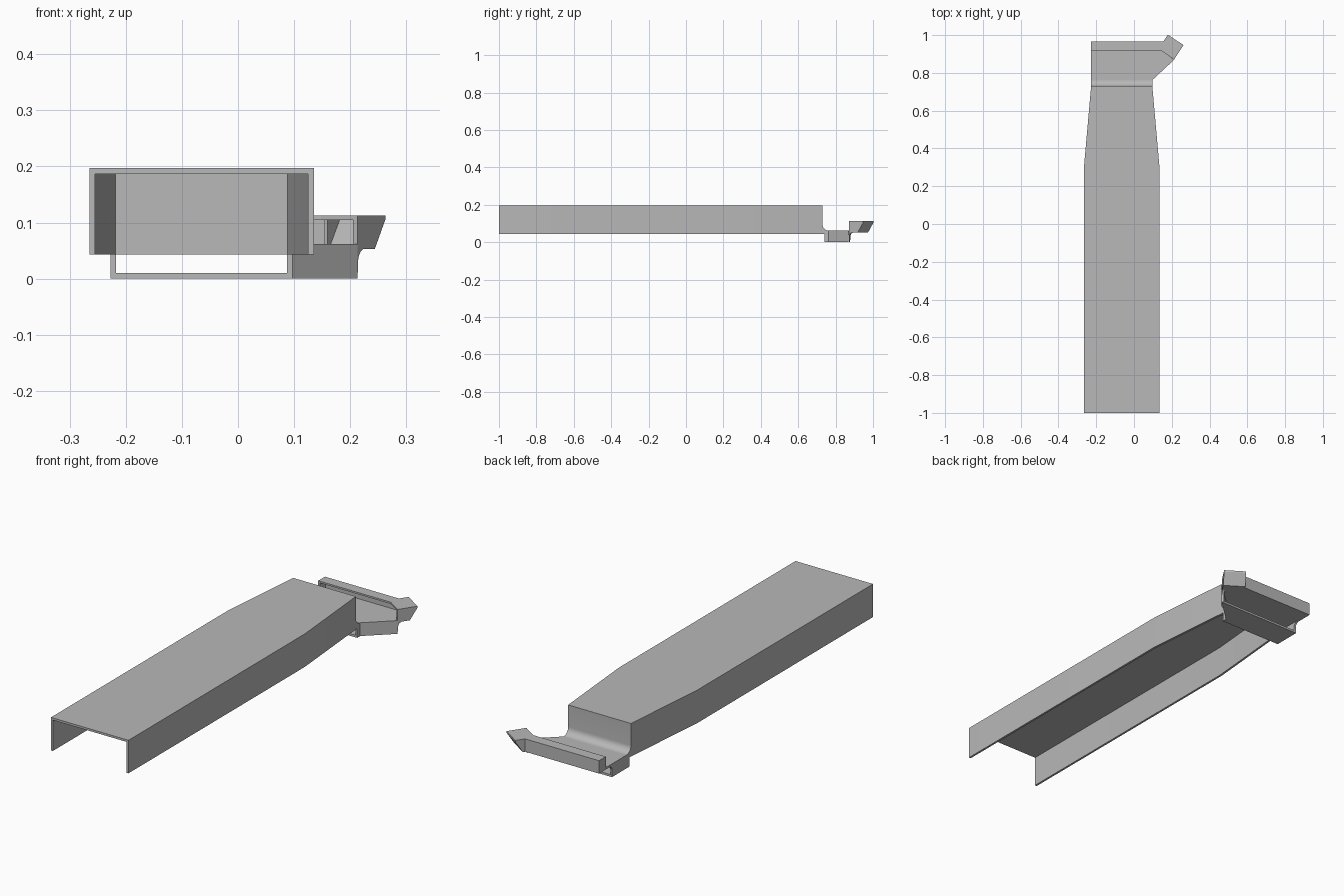
import bpy
import bmesh
from math import cos, sin, pi
from mathutils import Vector

cube = bpy.data.objects.get("Cube")
if cube:
    bpy.data.objects.remove(cube, do_unlink=True)

grey = bpy.data.materials.new("plain grey")
grey.use_nodes = True
colour = (0.48, 0.48, 0.48, 1)
grey.diffuse_color = colour
grey.node_tree.nodes["Principled BSDF"].inputs["Base Color"].default_value = colour


def extrude(name, points, direction):
    """Closed solid from a flat 3D outline pushed along a direction."""
    bm = bmesh.new()
    face = bm.faces.new([bm.verts.new(p) for p in points])
    result = bmesh.ops.extrude_face_region(bm, geom=[face])
    moved = [v for v in result["geom"] if isinstance(v, bmesh.types.BMVert)]
    bmesh.ops.translate(bm, verts=moved, vec=direction)
    bmesh.ops.recalc_face_normals(bm, faces=bm.faces[:])
    mesh = bpy.data.meshes.new(name)
    bm.to_mesh(mesh)
    bm.free()
    mesh.materials.append(grey)
    obj = bpy.data.objects.new(name, mesh)
    bpy.context.collection.objects.link(obj)
    bpy.ops.object.select_all(action='DESELECT')
    obj.select_set(True)
    bpy.context.view_layer.objects.active = obj
    bpy.ops.object.shade_smooth_by_angle(angle=0.5)
    return obj


def plate(name, outline, z0, z1):
    return extrude(name, [(x, y, z0) for x, y in outline], (0, 0, z1 - z0))


def slab(name, profile, x0, x1):
    return extrude(name, [(x0, y, z) for y, z in profile], (x1 - x0, 0, 0))


def arc(cy, cz, r, a0, a1, n=8):
    angles = [a0 + (a1 - a0) * i / n for i in range(n + 1)]
    return [(cy + r * cos(a), cz + r * sin(a)) for a in angles]


TOP, RIM, WALL = 0.197, 0.043, 0.01
FLOOR, LIP = 0.062, 0.113
MID = -0.065                     # centre line of the long cover
LEFT, RIGHT = -0.227, 0.097      # sides of the tray neck

# Long tapering cover, open below and at the front
side = [(0.2, -1), (0.2, 0.3), (0.162, 0.73)]
plate("cover_top", [(MID + x, y) for x, y in side] +
      [(MID - x, y) for x, y in reversed(side)], TOP - WALL, TOP)
for sign, name in ((1, "cover_left_wall"), (-1, "cover_right_wall")):
    strip = side + [(x - WALL, y) for x, y in reversed(side)]
    plate(name, [(MID + sign * x, y) for x, y in strip], RIM, TOP)

# End wall flowing through a cove into the tray
cove = arc(0.763, FLOOR + 0.033, 0.033, 1.5 * pi, pi)
slab("end_wall", [(0.72, RIM), (0.745, RIM), (0.763, 0.053)] + cove +
     [(0.73, TOP), (0.72, TOP)], LEFT, RIGHT)

# Tray shell, open towards front and back
flare = [(RIGHT, 0.74), (RIGHT, 0.762), (0.213, 0.87)]
plate("tray_deck", [(LEFT, 0.74)] + flare +
      [(0.15, 0.915), (0.15, 0.965), (LEFT, 0.965)], 0.053, FLOOR)
plate("tray_bottom", [(LEFT, 0.74)] + flare + [(LEFT, 0.87)], 0, WALL)
plate("tray_left_wall", flare + [(0.199, 0.87), (RIGHT - WALL, 0.766),
      (RIGHT - WALL, 0.74)], 0, FLOOR)
bracket = arc(0.892, 0.03, 0.024, pi, pi / 2)
slab("tray_right_wall", [(0.74, 0), (0.868, 0)] + bracket +
     [(0.965, 0.054), (0.965, FLOOR), (0.74, FLOOR)], LEFT, LEFT + WALL)

# Hollow lip along the back
slab("lip_hood", [(0.915, LIP), (0.965, LIP), (0.965, 0.053), (0.955, 0.053),
     (0.955, 0.105), (0.915, 0.105)], LEFT, 0.155)
slab("lip_end", [(0.915, FLOOR), (0.965, FLOOR), (0.965, LIP), (0.915, LIP)],
     LEFT, LEFT + WALL)

# Angled hook at the left end of the lip
corner = Vector((0.213, 0.872, 0))
out = Vector((0.55, 0.835, 0))
along = Vector((-0.835, 0.55, 0))


def hook_part(name, profile, t0, t1):
    pts = [corner + out * s + along * t0 + Vector((0, 0, z)) for s, z in profile]
    return extrude(name, pts, along * (t1 - t0))


hook_part("hook_shell", [(0, 0.053), (0.056, 0.053), (0.09, 0.105), (0.09, LIP),
          (0, LIP), (0, 0.105), (0.079, 0.105), (0.05, FLOOR), (0, FLOOR)], 0, 0.1)
hook_part("hook_end", [(0, 0)] + arc(0.026, 0.03, 0.024, pi, pi / 2) +
          [(0.056, 0.053), (0.09, 0.105), (0.09, LIP), (0, LIP)], 0, WALL)
hook_part("hook_cap", [(0.04, 0.053), (0.056, 0.053), (0.09, 0.105),
          (0.09, LIP), (0.04, LIP)], 0.09, 0.1)
